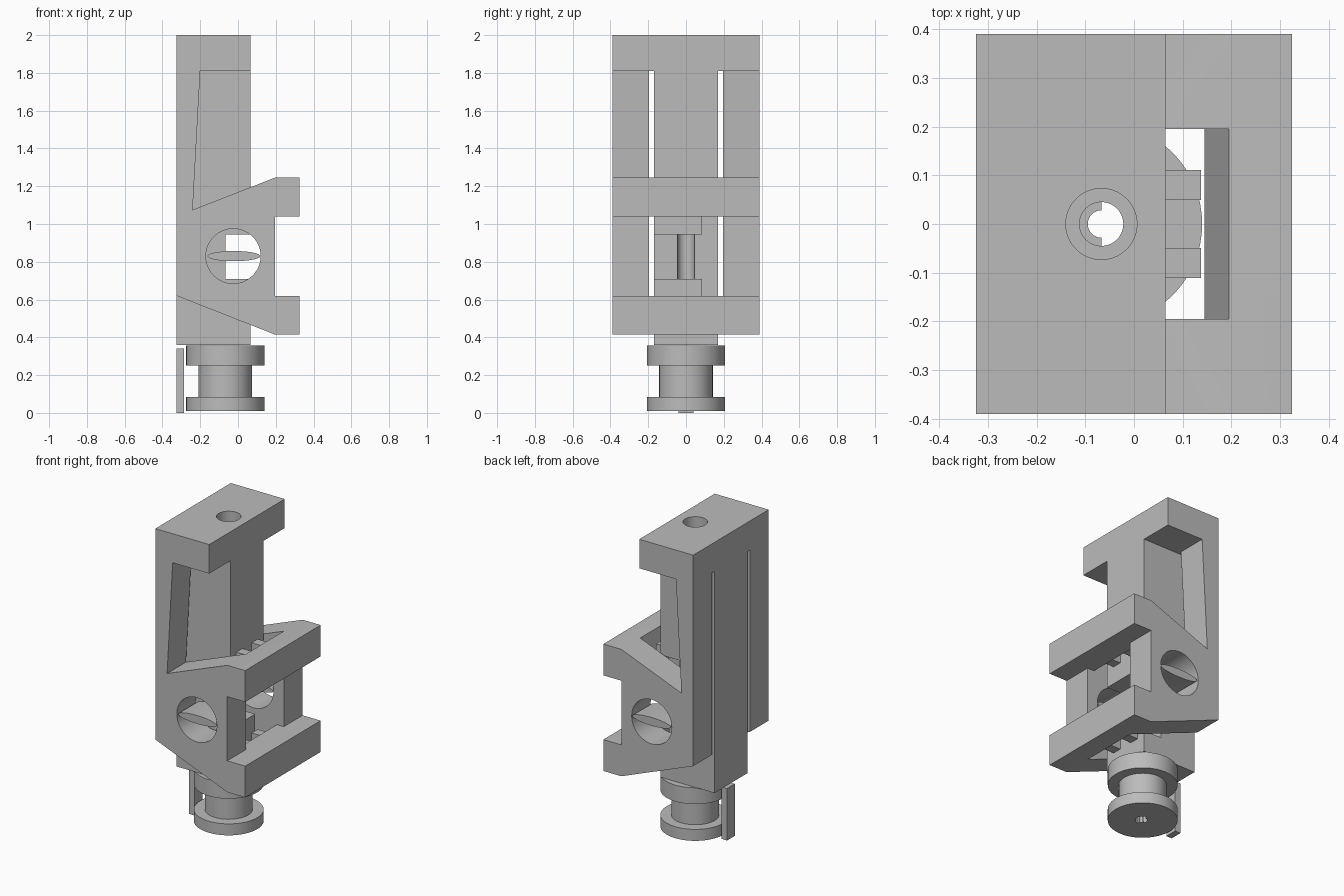
import bpy, bmesh, math
from mathutils import Matrix, Vector

old = bpy.data.objects.get("Cube")
if old:
    bpy.data.objects.remove(old, do_unlink=True)

grey = bpy.data.materials.new("plain grey")
grey.use_nodes = True
grey.diffuse_color = (0.5, 0.5, 0.5, 1)
grey.node_tree.nodes["Principled BSDF"].inputs["Base Color"].default_value = (0.5, 0.5, 0.5, 1)

AXIS = -0.067   # x of the vertical screw axis
MID = 0.83      # height of the cross bore


def finish(name, bm):
    bmesh.ops.recalc_face_normals(bm, faces=bm.faces)
    mesh = bpy.data.meshes.new(name)
    bm.to_mesh(mesh)
    bm.free()
    mesh.materials.append(grey)
    ob = bpy.data.objects.new(name, mesh)
    bpy.context.collection.objects.link(ob)
    return ob


def prism(name, points, y0, y1):
    """Extrude an x-z outline along y."""
    bm = bmesh.new()
    face = bm.faces.new([bm.verts.new((x, y0, z)) for x, z in points])
    ext = bmesh.ops.extrude_face_region(bm, geom=[face])
    verts = [v for v in ext["geom"] if isinstance(v, bmesh.types.BMVert)]
    bmesh.ops.translate(bm, verts=verts, vec=(0, y1 - y0, 0))
    return finish(name, bm)


def box(name, x0, x1, y0, y1, z0, z1):
    return prism(name, [(x0, z0), (x1, z0), (x1, z1), (x0, z1)], y0, y1)


def rod(name, r, z0, z1, sides=64):
    """Vertical cylinder on the screw axis."""
    bm = bmesh.new()
    bmesh.ops.create_cone(bm, cap_ends=True, segments=sides, radius1=r, radius2=r, depth=z1 - z0,
                          matrix=Matrix.Translation((AXIS, 0, (z0 + z1) / 2)))
    return finish(name, bm)


def ellipse(cx, cz, rx, rz, n=64):
    return [(cx + rx * math.cos(i * math.tau / n), cz + rz * math.sin(i * math.tau / n)) for i in range(n)]


def combine(ob, tool, operation="DIFFERENCE"):
    mod = ob.modifiers.new("cut", "BOOLEAN")
    mod.operation = operation
    mod.solver = "EXACT"
    mod.object = tool
    bpy.context.view_layer.objects.active = ob
    bpy.ops.object.modifier_apply(modifier=mod.name)
    bpy.data.objects.remove(tool, do_unlink=True)


def smooth(ob):
    bpy.ops.object.select_all(action="DESELECT")
    ob.select_set(True)
    bpy.context.view_layer.objects.active = ob
    bpy.ops.object.shade_smooth_by_angle(angle=math.radians(30))


# Outer frame with two jaw bars
frame = prism("clamp_frame", [
    (-0.325, 0.62), (0.195, 0.415), (0.325, 0.415), (0.325, 0.62), (0.195, 0.62),
    (0.195, 1.04), (0.325, 1.04), (0.325, 1.245), (0.195, 1.245), (-0.24, 1.075),
    (-0.2, 1.81), (0.065, 1.81), (0.065, 2), (-0.325, 2)], -0.39, 0.39)

# Central slot, with slanted inner faces on the jaw bars
combine(frame, prism("slot_cutter", [
    (-1, 0.3), (0.195, 0.3), (0.195, 0.415), (0.145, 0.62), (0.5, 0.62), (0.5, 1.04),
    (0.145, 1.04), (0.195, 1.245), (0.195, 1.81), (-1, 1.81)], -0.195, 0.195))

# Round cross bore through the cheeks
combine(frame, prism("bore_cutter", ellipse(-0.025, MID, 0.145, 0.145), -1, 1))

# Central body with its window and side notch, joined to the frame at the top
body = box("central_body", -0.325, 0.065, -0.17, 0.17, 0.36, 1.81)
combine(body, box("window_cutter", -0.067, 0.2, -0.3, 0.3, 0.71, 0.945))
combine(body, box("notch_cutter", -0.067, 0.2, 0.085, 0.3, 0.5, 1.16))
combine(frame, body, "UNION")

# Vertical screw hole with a wider counterbore
combine(frame, rod("hole_cutter", 0.045, 0.2, 2.2))
combine(frame, rod("counterbore_cutter", 0.073, 1.25, 2.2))
smooth(frame)

# Elliptical vanes inside the cross bore
for side, y0, y1 in (("right", -0.388, -0.195), ("left", 0.195, 0.388)):
    smooth(prism("bore_vane_" + side, ellipse(-0.022, MID, 0.139, 0.027, 48), y0, y1))

# Small stop blocks on the body, mirrored about the bore
for level, z0 in (("lower", 0.47), ("upper", 1.06)):
    for side, y in (("right", -0.08), ("left", 0.08)):
        box(f"stop_block_{level}_{side}", 0.065, 0.138, y - 0.031, y + 0.031, z0, z0 + 0.13)

# Flanged spool below the body, turned from a profile
bm = bmesh.new()
outline = [(0, 0.01), (0.207, 0.01), (0.207, 0.085), (0.142, 0.085),
           (0.142, 0.25), (0.207, 0.25), (0.207, 0.357), (0, 0.357)]
verts = [bm.verts.new((AXIS + r, 0, z)) for r, z in outline]
edges = [bm.edges.new(pair) for pair in zip(verts, verts[1:])]
bmesh.ops.spin(bm, geom=verts + edges, cent=(AXIS, 0, 0), axis=(0, 0, 1),
               angle=math.tau, steps=64, use_merge=True)
bmesh.ops.remove_doubles(bm, verts=bm.verts, dist=1e-4)
spool = finish("flanged_spool", bm)

# Keyed spool hole: narrow on the back half, wide on the front half
combine(spool, rod("spool_hole_cutter", 0.028, -0.2, 0.6))
key = rod("spool_key_cutter", 0.045, -0.2, 0.6)
combine(key, box("half_cutter", -0.5, AXIS, -0.3, 0.3, -0.4, 0.8))
combine(spool, key)
smooth(spool)

# Back key bar beside the spool
box("key_bar", -0.325, -0.285, -0.04, 0.04, 0, 0.34)
